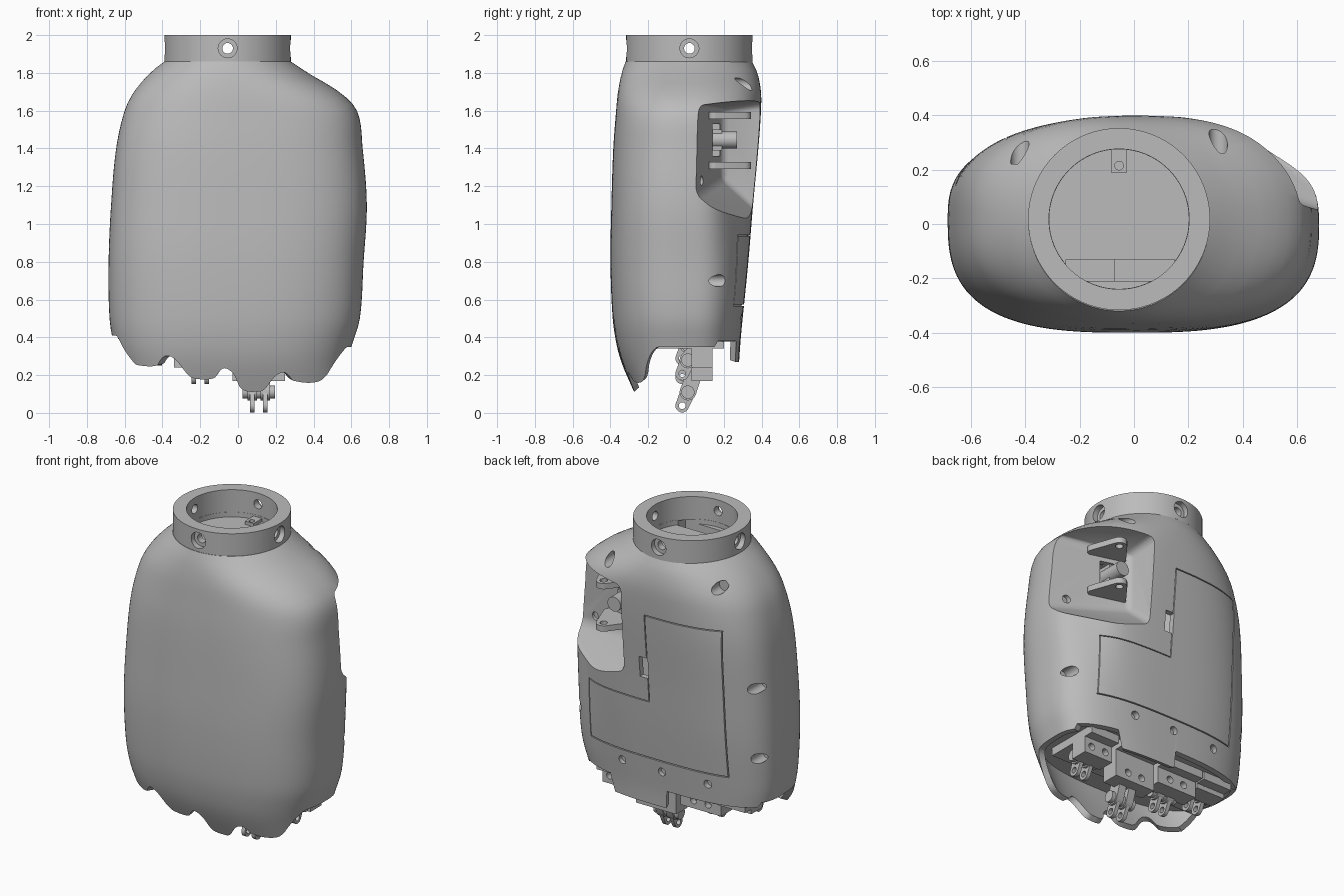
import bpy, bmesh, math
from mathutils import Matrix, Vector

cube = bpy.data.objects.get("Cube")
if cube:
    bpy.data.objects.remove(cube, do_unlink=True)

grey = bpy.data.materials.new("plain grey")
grey.use_nodes = True
grey.diffuse_color = (0.5, 0.5, 0.5, 1)
grey.node_tree.nodes["Principled BSDF"].inputs["Base Color"].default_value = grey.diffuse_color

# ---------- helpers ----------
def finish(name, bm):
    bmesh.ops.recalc_face_normals(bm, faces=bm.faces)
    if bm.calc_volume(signed=True) < 0:
        bmesh.ops.reverse_faces(bm, faces=bm.faces)
    mesh = bpy.data.meshes.new(name)
    bm.to_mesh(mesh)
    bm.free()
    mesh.materials.append(grey)
    obj = bpy.data.objects.new(name, mesh)
    bpy.context.collection.objects.link(obj)
    return obj

def box(name, lo, hi):
    lo, hi = Vector(lo), Vector(hi)
    bm = bmesh.new()
    bmesh.ops.create_cube(bm, size=1)
    bmesh.ops.scale(bm, vec=hi - lo, verts=bm.verts)
    bmesh.ops.translate(bm, vec=(lo + hi) / 2, verts=bm.verts)
    return finish(name, bm)

def rod(name, start, end, radius, sides=32):
    start, end = Vector(start), Vector(end)
    axis = end - start
    bm = bmesh.new()
    bmesh.ops.create_cone(bm, cap_ends=True, segments=sides, radius1=radius,
                          radius2=radius, depth=axis.length)
    turn = axis.to_track_quat('Z', 'Y').to_matrix().to_4x4()
    bmesh.ops.transform(bm, matrix=Matrix.Translation((start + end) / 2) @ turn, verts=bm.verts)
    return finish(name, bm)

def hull(name, points):
    bm = bmesh.new()
    for p in points:
        bm.verts.new(p)
    out = bmesh.ops.convex_hull(bm, input=bm.verts)
    loose = [v for v in out["geom_interior"] if isinstance(v, bmesh.types.BMVert)]
    bmesh.ops.delete(bm, geom=loose, context='VERTS')
    bmesh.ops.dissolve_limit(bm, angle_limit=0.01, verts=bm.verts, edges=bm.edges)
    return finish(name, bm)

def apply(obj, modifier):
    bpy.context.view_layer.objects.active = obj
    bpy.ops.object.modifier_apply(modifier=modifier.name)

def volume(mesh):
    bm = bmesh.new()
    bm.from_mesh(mesh)
    size = bm.calc_volume(signed=True)
    bm.free()
    return size

def cut(obj, *cutters):
    """Subtract cutters, trying a second solver when the first result is unsound."""
    for cutter in cutters:
        before = obj.data.copy()
        size = volume(before)
        for solver in ('MANIFOLD', 'EXACT'):
            mod = obj.modifiers.new("cut", 'BOOLEAN')
            mod.solver, mod.object = solver, cutter
            try:
                apply(obj, mod)
            except RuntimeError:
                obj.modifiers.clear()
            if size * .08 < volume(obj.data) < size:
                break
            obj.data = before.copy()
        bpy.data.objects.remove(cutter, do_unlink=True)

def link(name, circles, lo, hi, place):
    """Rounded plate around circles (u, v, r); place maps (u, v, w) to space."""
    ring = [math.tau * i / 20 for i in range(20)]
    return hull(name, [place(u + r * math.cos(t), v + r * math.sin(t), w)
                       for u, v, r in circles for t in ring for w in (lo, hi)])

def curve(table, t):
    """Smooth interpolation of rows (key, values...)."""
    t = min(max(t, table[0][0]), table[-1][0])
    i = max(k for k in range(len(table) - 1) if table[k][0] <= t)
    a, b = table[i], table[i + 1]
    before, after = table[max(i - 1, 0)], table[min(i + 2, len(table) - 1)]
    h = b[0] - a[0]
    s = (t - a[0]) / h
    out = []
    for k in range(1, len(a)):
        ma = (b[k] - before[k]) / (b[0] - before[0]) * h
        mb = (after[k] - a[k]) / (after[0] - a[0]) * h
        out.append((2*s**3 - 3*s**2 + 1) * a[k] + (s**3 - 2*s**2 + s) * ma
                   + (3*s**2 - 2*s**3) * b[k] + (s**3 - s**2) * mb)
    return out

# ---------- palm body ----------
# height, min x, max x, front y, back y, squareness
SECTIONS = [(.1, -.6, .55, -.27, .27, 2.8), (.25, -.625, .57, -.335, .28, 2.8),
            (.35, -.655, .6, -.365, .285, 2.8), (.5, -.68, .645, -.388, .3, 2.8),
            (.8, -.685, .665, -.4, .33, 2.9), (1.1, -.672, .682, -.395, .355, 2.9),
            (1.4, -.645, .66, -.385, .383, 2.8), (1.6, -.6, .63, -.37, .397, 2.6),
            (1.7, -.55, .535, -.36, .397, 2.4), (1.8, -.465, .37, -.34, .378, 2.1),
            (1.86, -.39, .28, -.32, .35, 2)]
# lower edge of the front: x, height
SCALLOPS = [(-.63, .43), (-.6, .38), (-.57, .28), (-.53, .255), (-.42, .25), (-.385, .285),
            (-.35, .303), (-.31, .28), (-.27, .2), (-.23, .18), (-.13, .185), (-.09, .228),
            (-.06, .235), (-.02, .2), (.01, .14), (.04, .118), (.1, .112), (.16, .123),
            (.2, .19), (.24, .215), (.28, .195), (.31, .17), (.45, .168), (.5, .24), (.57, .35)]

def outline(z, angle, inset=0):
    x0, x1, y0, y1, n = curve(SECTIONS, z)
    mid = .018
    c, s = math.cos(angle), math.sin(angle)
    a = (x1 - x0) / 2 - inset
    b = (y1 - mid if s > 0 else mid - y0) - inset
    r = (abs(c / a) ** n + abs(s / b) ** n) ** (-1 / n)
    # flattened corner around the thumb
    r *= 1 - .07 * math.exp(-((angle - .4) / .2) ** 2 - ((z - 1.12) / .35) ** 2)
    return (x0 + x1) / 2 + r * c, mid + r * s

def lower_edge(angle):
    x, y = outline(.22, angle)
    side = .41 if x < -.4 else .35
    if y < -.14:
        return side + (curve(SCALLOPS, x)[0] - side) * min(1, (-.14 - y) / .08)
    if y > .15:
        return .27 if -.06 < x < .32 else .38
    return side

def loft(name, inset, top, bottom=None, rows=40, sides=200):
    bm = bmesh.new()
    angles = [math.tau * i / sides for i in range(sides)]
    lows = [lower_edge(t) if bottom is None else bottom for t in angles]
    rings = []
    for j in range(rows + 1):
        heights = [low + (top - low) * j / rows for low in lows]
        rings.append([bm.verts.new((*outline(z, t, inset), z)) for z, t in zip(heights, angles)])
    centre = bm.verts.new((0, 0, .36 if bottom is None else bottom))
    for i in range(sides):
        k = (i + 1) % sides
        for p, q in zip(rings, rings[1:]):
            bm.faces.new((p[i], p[k], q[k], q[i]))
        bm.faces.new((rings[0][k], rings[0][i], centre))
    bm.faces.new(rings[-1])
    return finish(name, bm)

def thumb_pocket(g):
    pts = [(.19, .19, 1.24, 1.61), (.9, -.01, 1.12, 1.64), (.17, .5, .96, 1.66), (.9, .5, 1, 1.67)]
    obj = hull("pocket_cutter", [(x - g, y - g, z) for x, y, lo, hi in pts for z in (lo - g, hi + g)])
    mod = obj.modifiers.new("round", 'BEVEL')
    mod.width, mod.segments = .035, 4
    apply(obj, mod)
    return obj

# screws entering from the back: x, z, inner y, radius
SCREWS = [(.615, .7, .1, .032), (-.635, .7, .1, .032), (-.625, 1.14, .1, .032),
          (.31, 1.74, .22, .034), (-.42, 1.74, .22, .034),
          (.236, .5, .26, .025), (-.043, .5, .27, .025), (-.35, .5, .25, .025)]
body = loft("palm_body", 0, 1.86)
cavity = loft("cavity_cutter", .035, 1.77, bottom=0)
cut(cavity, thumb_pocket(.03),
    *[rod("boss", (x, y - .03, z), (x, .5, z), r + .025) for x, z, y, r in SCREWS])
cut(body, cavity, thumb_pocket(0),
    *[rod("screw_cutter", (x, y, z), (x, .6, z), r) for x, z, y, r in SCREWS])

# shallow panel groove on the back
PANEL = [(.48, .57), (.48, .94), (.015, .94), (.015, 1.5), (-.47, 1.5), (-.48, .57)]
for n, ((xa, za), (xb, zb)) in enumerate(zip(PANEL, PANEL[1:] + PANEL[:1])):
    w = .0025 + n * .0002
    groove = hull("groove_cutter", [(x + i * w, y, z + k * w) for x, z in ((xa, za), (xb, zb))
                                    for y in (.1, .6) for i in (-1, 1) for k in (-1, 1)])
    cut(groove, loft("groove_floor", .012, 1.8, bottom=.2, rows=24, sides=96))
    cut(body, groove)

# switch slot, collar well, cable slot, thumb drive window and pocket screw
cut(body, box("cutter", (.01, .2, 1.09), (.07, .6, 1.22)),
    rod("cutter", (-.055, .018, 1.83), (-.055, .018, 2.1), .257, 64),
    box("cutter", (-.25, -.21, 1.6), (.15, -.13, 1.9)),
    box("cutter", (.23, .02, 1.36), (.37, .3, 1.53)),
    rod("cutter", (.57, .06, 1.23), (.57, .3, 1.23), .025))

# ---------- collar with four counterbored holes ----------
cx, cy, cz = -.055, .018, 1.93
collar = rod("wrist_collar", (cx, cy, 1.855), (cx, cy, 2), .335, 96)
cut(collar, rod("cutter", (cx, cy, 1.8), (cx, cy, 2.1), .258, 96))
for dx, dy in ((1, 0), (-1, 0), (0, 1), (0, -1)):
    at = lambda d: (cx + dx * d, cy + dy * d, cz)
    cut(collar, rod("cutter", at(.2), at(.4), .028), rod("cutter", at(.3), at(.4), .05))
tab = box("collar_tab", (cx - .03, .19, 1.82), (cx + .03, .275, 1.85))
cut(tab, rod("cutter", (cx, .215, 1.8), (cx, .215, 1.9), .016))

# ---------- thumb mount ----------
for label, z in (("upper", 1.575), ("lower", 1.31)):
    lug = link(label + "_thumb_lug", [(.25, .18, .03), (.43, .15, .03), (.36, .3, .045)],
               z - .018, z + .018, lambda u, v, w: (u, v, w))
    cut(lug, rod("cutter", (.36, .3, z - .1), (.36, .3, z + .1), .022))
box("thumb_drive", (.25, .04, 1.39), (.34, .19, 1.5))
rod("thumb_hub", (.31, .1, 1.445), (.31, .27, 1.445), .045)

# ---------- finger mounts: name, x, pivot height, underside of block, half width ----------
loft("knuckle_plate", .03, .44, bottom=.39, rows=2)
box("motor_box", (-.27, -.23, 1.0), (-.07, -.13, 1.6))
FINGERS = [("index", .38, .28, .24, .1), ("middle", .11, .11, .17, .14),
           ("ring", -.2, .26, .24, .14), ("little", -.45, .36, .31, .1)]
side_on = lambda u, v, w: (w, u, v)
for label, x, pivot, under, half in FINGERS:
    tip = pivot - .072
    box(label + "_bar", (x - half, -.15, .34), (x + half, .2, .41))
    block = box(label + "_block", (x - half, .03, under), (x + half, .14, .36))
    cut(block, *[rod("cutter", (x + d, .1, under + .05), (x + d, .2, under + .05), .022)
                 for d in (-.05, .05)])
    rod(label + "_axle", (x - .085, .01, pivot), (x + .085, .01, pivot), .035)
    for tag, d in (("left", .035), ("right", -.035)):
        link(label + "_hanger_" + tag, [(.01, pivot, .044), (.05, max(pivot, under) + .05, .04)],
             x + d - .025, x + d + .025, side_on)
        lug = link(label + "_lug_" + tag, [(.01, pivot, .04), (-.02, tip, .036)],
                   x + d - .012, x + d + .012, side_on)
        cut(lug, rod("cutter", (x - .2, -.02, tip), (x + .2, -.02, tip), .018))

# ---------- shading ----------
for obj in bpy.context.scene.objects:
    obj.select_set(obj.type == 'MESH' and grey.name in obj.data.materials)
bpy.context.view_layer.objects.active = body
bpy.ops.object.shade_smooth_by_angle(angle=math.radians(32))
